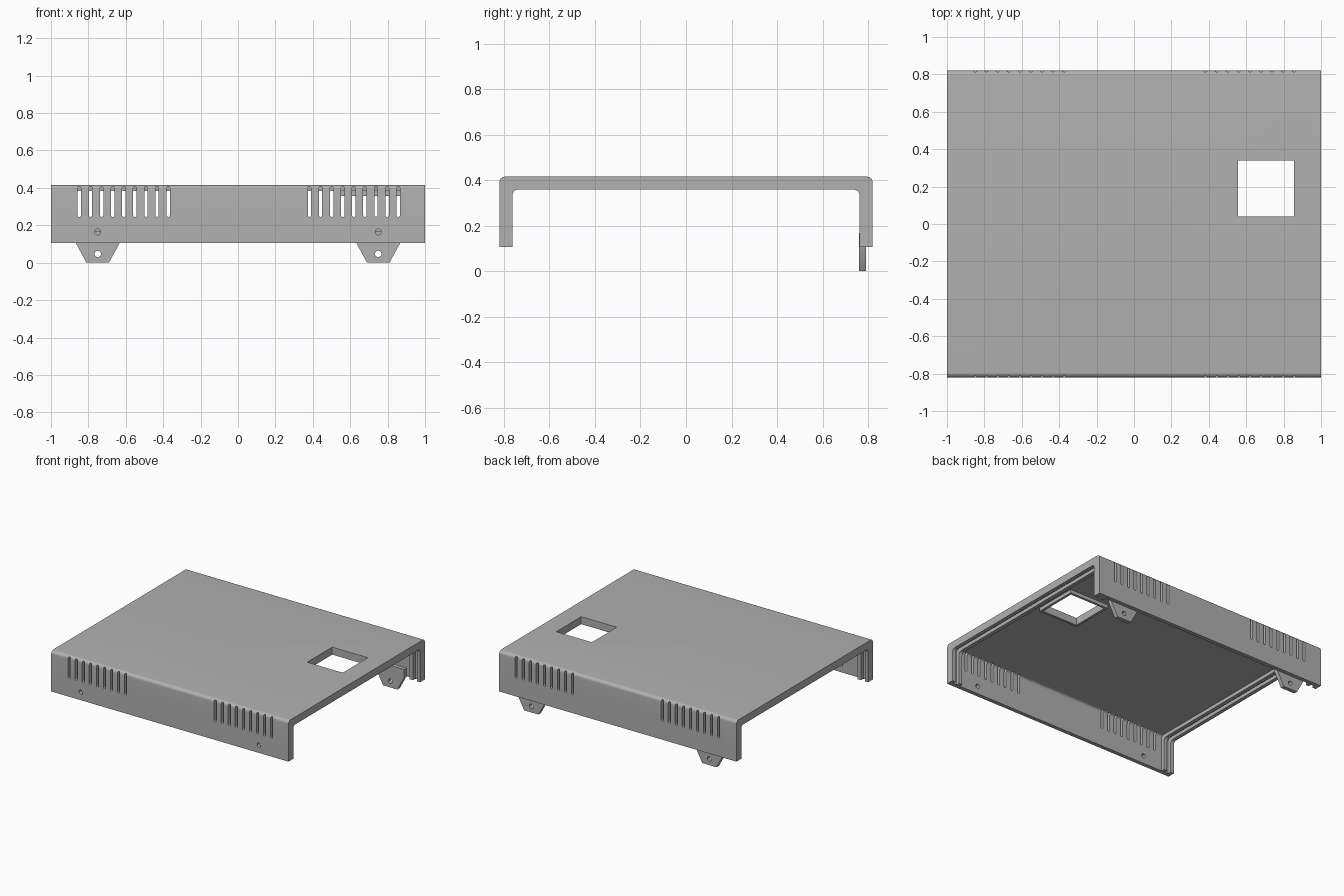
import bpy, bmesh, math

if "Cube" in bpy.data.objects:
    bpy.data.objects.remove(bpy.data.objects["Cube"], do_unlink=True)

grey = bpy.data.materials.new("case_grey")
grey.use_nodes = True
COLOR = (0.44, 0.44, 0.44, 1)
grey.diffuse_color = COLOR
grey.node_tree.nodes["Principled BSDF"].inputs["Base Color"].default_value = COLOR

HALF_Y, TOP, BOTTOM = 0.82, 0.415, 0.105
WALL, RIB = 0.03, 0.057


def arc(cx, cz, r, start, end, n=8):
    angles = [math.radians(start + (end - start) * i / n) for i in range(n + 1)]
    return [(cx + r * math.cos(a), cz + r * math.sin(a)) for a in angles]


def add_prism(bm, pts, lo, hi, axis):
    """Extrude a 2D outline from lo to hi along the x or y axis."""
    def place(p, d):
        return (d, p[0], p[1]) if axis == "x" else (p[0], d, p[1])
    a = [bm.verts.new(place(p, lo)) for p in pts]
    b = [bm.verts.new(place(p, hi)) for p in pts]
    bm.faces.new(a)
    bm.faces.new(b[::-1])
    for i in range(len(pts)):
        j = (i + 1) % len(pts)
        bm.faces.new((a[j], a[i], b[i], b[j]))


def make(name, prisms):
    bm = bmesh.new()
    for args in prisms:
        add_prism(bm, *args)
    bmesh.ops.recalc_face_normals(bm, faces=bm.faces)
    mesh = bpy.data.meshes.new(name)
    bm.to_mesh(mesh)
    bm.free()
    mesh.materials.append(grey)
    obj = bpy.data.objects.new(name, mesh)
    bpy.context.collection.objects.link(obj)
    return obj


def activate(obj):
    bpy.ops.object.select_all(action="DESELECT")
    obj.select_set(True)
    bpy.context.view_layer.objects.active = obj


def cut(obj, prisms):
    cutter = make("cutter", prisms)
    cutter.hide_render = True
    mod = obj.modifiers.new("cut", "BOOLEAN")
    mod.operation, mod.solver, mod.object = "DIFFERENCE", "EXACT", cutter
    activate(obj)
    bpy.ops.object.modifier_apply(modifier=mod.name)
    bpy.data.objects.remove(cutter, do_unlink=True)


def arch(inset, r):
    """Line up one wall, over the top and down the other, inset from outside."""
    y, z = HALF_Y - inset, TOP - inset
    return ([(y, BOTTOM)] + arc(y - r, z - r, r, 0, 90)
            + arc(r - y, z - r, r, 90, 180) + [(-y, BOTTOM)])


def band(outer, inner):
    return outer + inner[::-1]


def rect(x0, x1, z0, z1):
    return [(x0, z0), (x1, z0), (x1, z1), (x0, z1)]


outside, inside, rib_edge = arch(0, 0.025), arch(WALL, 0.02), arch(RIB, 0.025)

# Main folded cover
cover = make("cover", [(band(outside, inside), -1, 1, "x")])

# Vent slots in both walls
slots = []
for start in (-0.848, 0.382):
    for i in range(9):
        x, r = start + i * 0.0593, 0.009
        outline = arc(x, 0.398, r, 0, 180) + arc(x, 0.254, r, 180, 360)
        slots += [(outline, 0.775, 0.9, "y"), (outline, -0.9, -0.775, "y")]
cut(cover, slots)

# Screw holes in the front wall
cut(cover, [(arc(s * 0.75, 0.165, 0.016, 0, 345, 23), -0.9, -0.7, "y") for s in (-1, 1)])

# Square window and the rim beneath it
window = [(rect(0.555, 0.855, 0.3, 0.5), 0.04, 0.34, "y")]
cut(cover, window)
rim = make("window_rim", [(rect(0.537, 0.873, TOP - RIB, TOP - WALL), 0.022, 0.358, "y")])
cut(rim, window)

# Paired inner ribs that hold the end panels
ribs = []
for side, word in ((-1, "right"), (1, "left")):
    for label, a, b in (("outer", 1, 0.972), ("inner", 0.94, 0.912)):
        lo, hi = sorted((side * a, side * b))
        ribs.append(make(f"{word}_{label}_rib", [(band(inside, rib_edge), lo, hi, "x")]))

# Mounting tabs inside the back wall
tabs = []
for side, word in ((-1, "right"), (1, "left")):
    c = side * 0.75
    outline = [(c - 0.06, 0), (c + 0.06, 0), (c + 0.117, BOTTOM), (c + 0.117, 0.168),
               (c - 0.117, 0.168), (c - 0.117, BOTTOM)]
    tab = make(f"{word}_tab", [(outline, 0.76, HALF_Y - WALL, "y")])
    cut(tab, [(arc(c, 0.047, 0.017, 0, 345, 23), 0.7, 0.85, "y")])
    tabs.append(tab)

for obj in [cover, rim] + ribs + tabs:
    activate(obj)
    bpy.ops.object.shade_smooth_by_angle(angle=math.radians(30))
